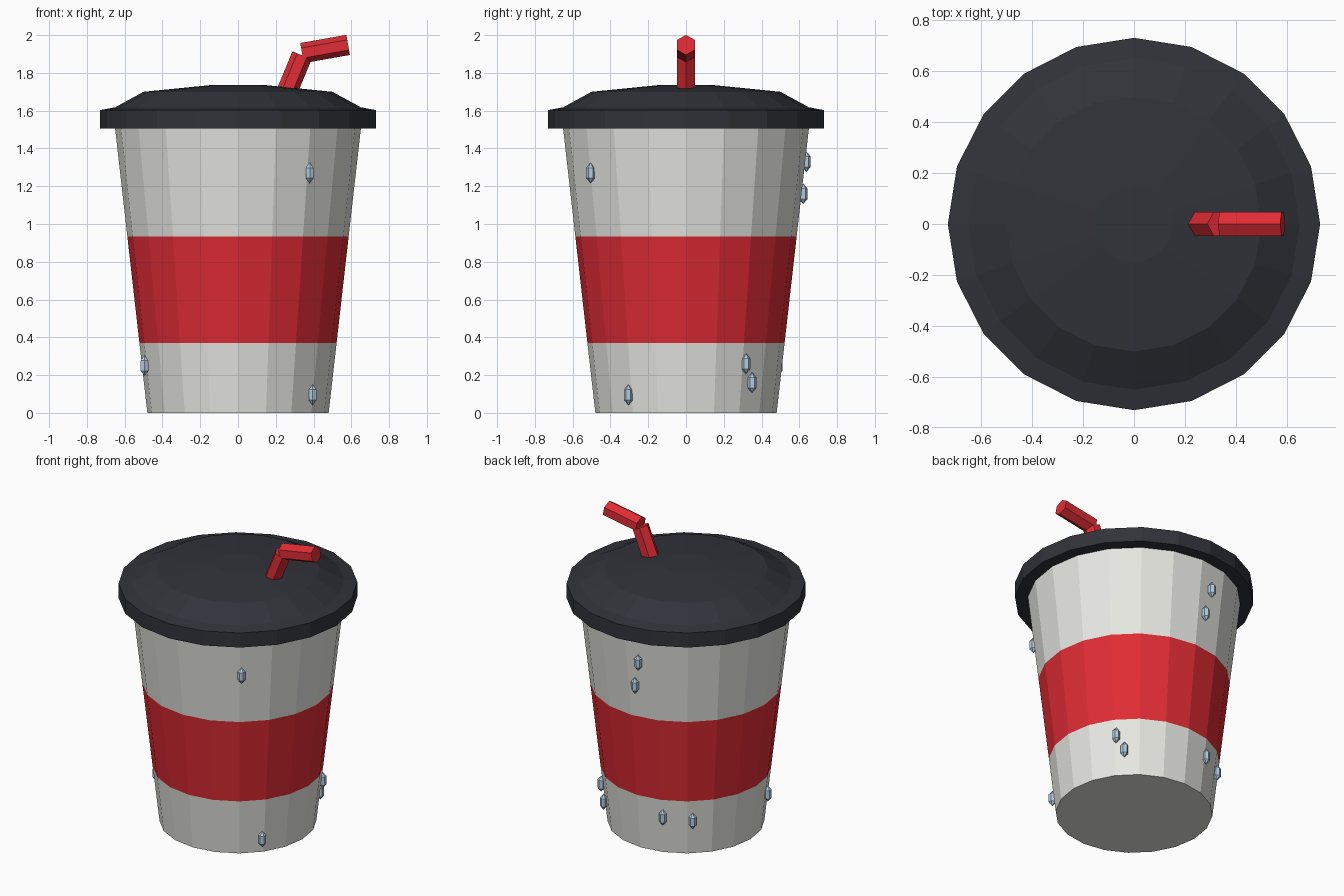
import bpy, bmesh
from math import cos, sin, tau
from mathutils import Vector

if "Cube" in bpy.data.objects:
    bpy.data.objects.remove(bpy.data.objects["Cube"])


def material(name, rgb):
    m = bpy.data.materials.new(name)
    m.diffuse_color = (*rgb, 1)
    m.use_nodes = True
    m.node_tree.nodes["Principled BSDF"].inputs["Base Color"].default_value = m.diffuse_color
    return m


WHITE = material("off_white", (0.80, 0.80, 0.76))
RED = material("red", (0.75, 0.025, 0.035))
DARK = material("dark_slate", (0.03, 0.033, 0.042))
WATER = material("water", (0.45, 0.60, 0.75))


def add_object(name, bm, mats):
    bmesh.ops.recalc_face_normals(bm, faces=bm.faces[:])
    mesh = bpy.data.meshes.new(name)
    bm.to_mesh(mesh)
    bm.free()
    for m in mats:
        mesh.materials.append(m)
    ob = bpy.data.objects.new(name, mesh)
    bpy.context.collection.objects.link(ob)
    return ob


def lathe(name, profile, mats, sides=20, band=None):
    """Closed solid of revolution; band = index of the profile step using mats[1]."""
    bm = bmesh.new()
    rings = [[bm.verts.new((r * cos(tau * i / sides), r * sin(tau * i / sides), z))
              for i in range(sides)] for r, z in profile]
    for k, (a, b) in enumerate(zip(rings, rings[1:])):
        for i in range(sides):
            j = (i + 1) % sides
            bm.faces.new((a[i], a[j], b[j], b[i])).material_index = int(k == band)
    bm.faces.new(rings[0][::-1])
    bm.faces.new(rings[-1])
    return add_object(name, bm, mats)


def hex_rod(name, start, end, radius, mat):
    """Six-sided rod in the xz plane with a corner facing up."""
    start, end = Vector(start), Vector(end)
    axis = (end - start).normalized()
    side = Vector((0, 1, 0))
    up = axis.cross(side)
    bm = bmesh.new()
    rings = [[bm.verts.new(p + radius * (up * cos(tau * i / 6) + side * sin(tau * i / 6)))
              for i in range(6)] for p in (start, end)]
    for i in range(6):
        j = (i + 1) % 6
        bm.faces.new((rings[0][i], rings[0][j], rings[1][j], rings[1][i]))
    for ring in rings:
        bm.faces.new(ring)
    return add_object(name, bm, [mat])


# Tapered cup with a red band around the middle
cup_r = lambda z: 0.48 + 0.17 * z / 1.5
lathe("cup", [(cup_r(z), z) for z in (0, 0.37, 0.935, 1.52)], [WHITE, RED], band=1)

# Domed lid with a wide rim
lathe("lid", [(0.73, 1.505), (0.73, 1.603), (0.65, 1.618), (0.5, 1.7), (0.15, 1.735)], [DARK])

# Bent straw
hex_rod("straw_lower", (0.247, 0, 1.67), (0.339, 0, 1.893), 0.055, RED)
hex_rod("straw_upper", (0.339, 0, 1.905), (0.583, 0, 1.948), 0.054, RED)

# Condensation drops on the cup wall
drops = [(0.38, -0.505, 1.27), (-0.495, -0.165, 0.25), (0.395, -0.305, 0.095),
         (0.41, 0.318, 0.26), (0.37, 0.35, 0.16), (-0.088, 0.637, 1.33),
         (-0.053, 0.62, 1.16), (-0.168, 0.487, 0.25), (-0.33, 0.398, 0.235)]
for n, pos in enumerate(drops, 1):
    bm = bmesh.new()
    bmesh.ops.create_uvsphere(bm, u_segments=6, v_segments=3, radius=1)
    bmesh.ops.scale(bm, vec=(0.027, 0.027, 0.055), verts=bm.verts[:])
    add_object(f"drop_{n}", bm, [WATER]).location = pos
